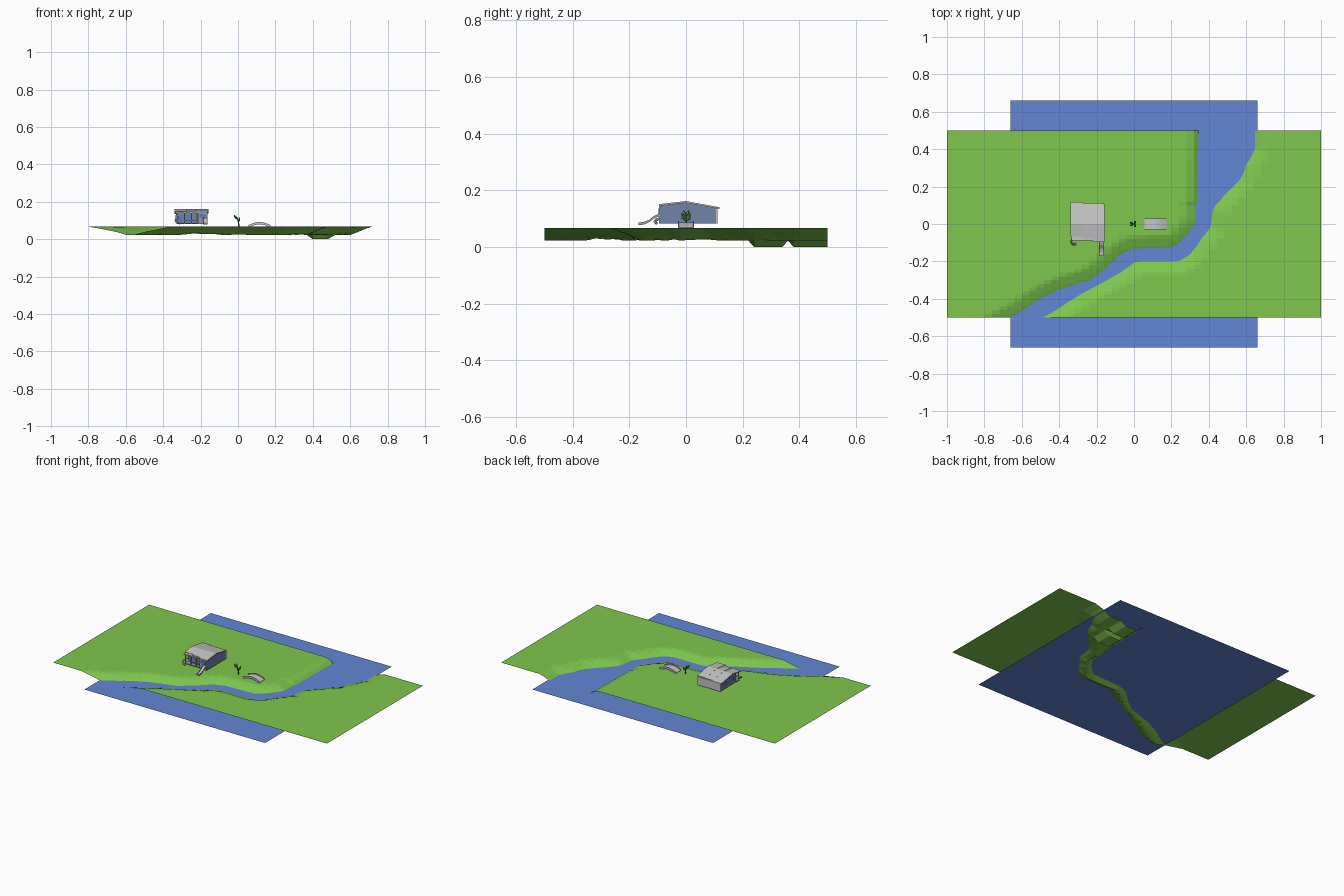
import bpy, bmesh, math
from mathutils import Vector

if "Cube" in bpy.data.objects:
    bpy.data.objects.remove(bpy.data.objects["Cube"])


def material(name, r, g, b):
    m = bpy.data.materials.new(name)
    m.diffuse_color = (r, g, b, 1)
    m.use_nodes = True
    m.node_tree.nodes["Principled BSDF"].inputs["Base Color"].default_value = m.diffuse_color
    return m


GRASS = material("grass green", 0.21, 0.57, 0.075)
WATER = material("water blue", 0.125, 0.24, 0.66)
ROOF = material("light grey", 0.56, 0.56, 0.57)
WALL = material("slate blue", 0.17, 0.23, 0.41)
TRIM = material("mid grey", 0.34, 0.35, 0.37)
GLASS = material("window blue", 0.10, 0.21, 0.60)
LEAF = material("leaf green", 0.07, 0.30, 0.03)


def finish(name, bm, mat):
    bmesh.ops.recalc_face_normals(bm, faces=bm.faces)
    me = bpy.data.meshes.new(name)
    bm.to_mesh(me)
    bm.free()
    ob = bpy.data.objects.new(name, me)
    me.materials.append(mat)
    bpy.context.collection.objects.link(ob)
    return ob


def box(name, x0, x1, y0, y1, z0, z1, mat):
    bm = bmesh.new()
    bmesh.ops.create_cube(bm, size=1)
    for v in bm.verts:
        v.co = Vector(((x0 + x1) / 2 + v.co.x * (x1 - x0),
                       (y0 + y1) / 2 + v.co.y * (y1 - y0),
                       (z0 + z1) / 2 + v.co.z * (z1 - z0)))
    return finish(name, bm, mat)


def extrude(name, profile, axis, a, b, mat):
    """Extrude a closed profile: (y, z) along x, or (x, z) along y."""
    def at(p, t):
        return (t, p[0], p[1]) if axis == "x" else (p[0], t, p[1])
    bm = bmesh.new()
    lo = [bm.verts.new(at(p, a)) for p in profile]
    hi = [bm.verts.new(at(p, b)) for p in profile]
    n = len(profile)
    bm.faces.new(lo)
    bm.faces.new(hi[::-1])
    for i in range(n):
        j = (i + 1) % n
        bm.faces.new((lo[i], lo[j], hi[j], hi[i]))
    return finish(name, bm, mat)


def band(line, t):
    """Closed profile: a polyline with vertical thickness t below it."""
    return list(line) + [(u, z - t) for u, z in reversed(line)]


def tube(name, pts, radii, sides, mat):
    bm = bmesh.new()
    rings = []
    for i, p in enumerate(pts):
        d = (Vector(pts[min(i + 1, len(pts) - 1)]) - Vector(pts[max(i - 1, 0)])).normalized()
        q = d.to_track_quat("Z", "Y")
        rings.append([bm.verts.new(Vector(p) + q @ Vector((
            radii[i] * math.cos(2 * math.pi * k / sides),
            radii[i] * math.sin(2 * math.pi * k / sides), 0))) for k in range(sides)])
    for r, s in zip(rings, rings[1:]):
        for k in range(sides):
            m = (k + 1) % sides
            bm.faces.new((r[k], r[m], s[m], s[k]))
    bm.faces.new(rings[0])
    bm.faces.new(rings[-1])
    return finish(name, bm, mat)


# ---- terrain: a grid plane with the river pressed into it
LEFT = [(0.35, 0.8), (0.34, 0.3), (0.335, 0.01), (0.29, -0.055), (0.22, -0.125),
        (-0.02, -0.135), (-0.085, -0.175), (-0.155, -0.243), (-0.235, -0.30),
        (-0.395, -0.35), (-0.5, -0.40), (-0.62, -0.48), (-0.85, -0.6)]
RIGHT = [(0.645, 0.8), (0.645, 0.4), (0.60, 0.32), (0.567, 0.24), (0.487, 0.16),
         (0.417, 0.08), (0.406, -0.02), (0.364, -0.07), (0.30, -0.163), (0.235, -0.2),
         (0.005, -0.2), (-0.064, -0.254), (-0.29, -0.377), (-0.46, -0.485), (-0.7, -0.6)]
RIVER = LEFT + RIGHT[::-1]
TOP, LEVEL, BED = 0.067, 0.041, 0.022


def river_distance(x, y):
    inside, best = False, 9.0
    p = Vector((x, y))
    for i, a in enumerate(RIVER):
        b = RIVER[i - 1]
        if (a[1] > y) != (b[1] > y) and x < (b[0] - a[0]) * (y - a[1]) / (b[1] - a[1]) + a[0]:
            inside = not inside
        a, b = Vector(a), Vector(b)
        t = max(0, min(1, (p - a).dot(b - a) / (b - a).length_squared))
        best = min(best, (p - a - t * (b - a)).length)
    return -best if inside else best


def ground(x, y):
    d = river_distance(x, y)
    if d < 0:
        if y > 0.23 and 0.36 < x < 0.49 and d < -0.03 and abs(y - 0.36) > 0.015:
            return 0.0
        return max(BED, LEVEL + d * (LEVEL - BED) / 0.03)
    width = 0.035 if y > 0.12 and x < 0.4 else 0.065
    return min(TOP, LEVEL + d * (TOP - LEVEL) / width)


bm = bmesh.new()
bmesh.ops.create_grid(bm, x_segments=50, y_segments=50, size=1)
for v in bm.verts:
    v.co.y *= 0.5
    v.co.z = ground(v.co.x, v.co.y)
finish("terrain", bm, GRASS)

# ---- water sheet
bm = bmesh.new()
bmesh.ops.create_grid(bm, x_segments=1, y_segments=1, size=0.66)
for v in bm.verts:
    v.co.z = LEVEL
finish("water", bm, WATER)

# ---- house walls: full depth on the right, recessed porch on the left
F = 0.082
extrude("house_right", [(-0.092, F), (0.105, F), (0.105, 0.137), (0.0, 0.156), (-0.092, 0.145)],
        "x", -0.215, -0.165, WALL)
extrude("house_left", [(-0.055, F), (0.105, F), (0.105, 0.137), (0.0, 0.156), (-0.055, 0.148)],
        "x", -0.328, -0.215, WALL)
box("porch_floor", -0.33, -0.215, -0.088, -0.055, F, F + 0.005, TRIM)
box("front_cladding", -0.215, -0.163, -0.095, -0.092, F, 0.143, TRIM)
box("back_cladding", -0.33, -0.163, 0.105, 0.112, F, 0.136, ROOF)

# ---- roof: three stepped gable strips
for i, (x0, x1, y0, y1, up) in enumerate([(-0.34, -0.275, -0.068, 0.118, 0.0),
                                          (-0.275, -0.222, -0.080, 0.110, 0.001),
                                          (-0.222, -0.158, -0.096, 0.108, 0.002)]):
    line = [(y0, 0.149 + up), (0.0, 0.160 + up), (y1, 0.140 + up)]
    extrude("roof_strip_%d" % i, band(line, 0.006), "x", x0, x1, ROOF)

# ---- porch posts, front beam and railing
for i, x in enumerate((-0.328, -0.288, -0.250, -0.222)):
    box("porch_post_%d" % i, x, x + 0.005, -0.086, -0.080, F, 0.147, ROOF)
box("porch_beam", -0.335, -0.215, -0.088, -0.060, 0.140, 0.147, ROOF)
box("porch_rail", -0.288, -0.22, -0.085, -0.081, 0.100, 0.103, TRIM)

# ---- windows and door as thin plates
for i, (x0, x1, y, z0, z1) in enumerate([(-0.318, -0.292, -0.056, 0.092, 0.130),
                                         (-0.275, -0.250, -0.056, 0.105, 0.130),
                                         (-0.207, -0.172, -0.096, 0.115, 0.135)]):
    box("front_window_%d" % i, x0, x1, y - 0.001, y + 0.002, z0, z1, GLASS)
for i, y in enumerate((-0.025, 0.05)):
    box("side_frame_%d" % i, -0.331, -0.327, y - 0.004, y + 0.034, 0.101, 0.134, ROOF)
    box("side_window_%d" % i, -0.333, -0.330, y, y + 0.03, 0.105, 0.13, GLASS)

# ---- straight slide on the right, curled one on the left
slide = [(-0.168, 0.082), (-0.150, 0.084), (-0.130, 0.092), (-0.112, 0.106), (-0.092, 0.114)]
extrude("slide_bed", band(slide, 0.004), "x", -0.184, -0.166, ROOF)
for i, x in enumerate((-0.186, -0.167)):
    extrude("slide_edge_%d" % i, band([(y, z + 0.004) for y, z in slide], 0.009),
            "x", x, x + 0.003, TRIM)
curl = [(-0.322 + 0.014 * math.cos(t), -0.094 + 0.016 * math.sin(t), 0.112 - 0.0058 * k)
        for k, t in enumerate([1.6 + 0.8 * k for k in range(6)])]
tube("curled_slide", [(-0.322, -0.06, 0.114)] + curl, [0.005] * 7, 6, ROOF)

# ---- potted-looking plant: stem, two arms and leaves
tube("plant_stem", [(0.004, 0, 0.067), (0.003, 0, 0.09), (-0.006, 0, 0.118)],
     [0.004, 0.004, 0.003], 6, LEAF)
for s in (-1, 1):
    tube("plant_arm_%d" % (s + 1), [(0.002, 0, 0.092), (0.006, 0.011 * s, 0.102),
         (0.010, 0.016 * s, 0.118)], [0.003, 0.006, 0.001], 5, LEAF)
    tube("plant_leaf_%d" % (s + 1), [(-0.005, 0, 0.108), (-0.014, 0.006 * s, 0.118),
         (-0.021, 0.010 * s, 0.130)], [0.003, 0.007, 0.001], 5, LEAF)

# ---- arched footbridge with side rails
arch = []
for k in range(13):
    u = -1 + k / 6
    arch.append((0.115 + 0.06 * u, 0.069 + 0.017 * math.cos(u * math.pi / 2)))
extrude("bridge_deck", band(arch, 0.007), "y", -0.026, 0.026, ROOF)
for s in (-1, 1):
    extrude("bridge_rail_%d" % (s + 1), band([(x, z + 0.006) for x, z in arch], 0.013),
            "y", s * 0.024, s * 0.029, ROOF)
